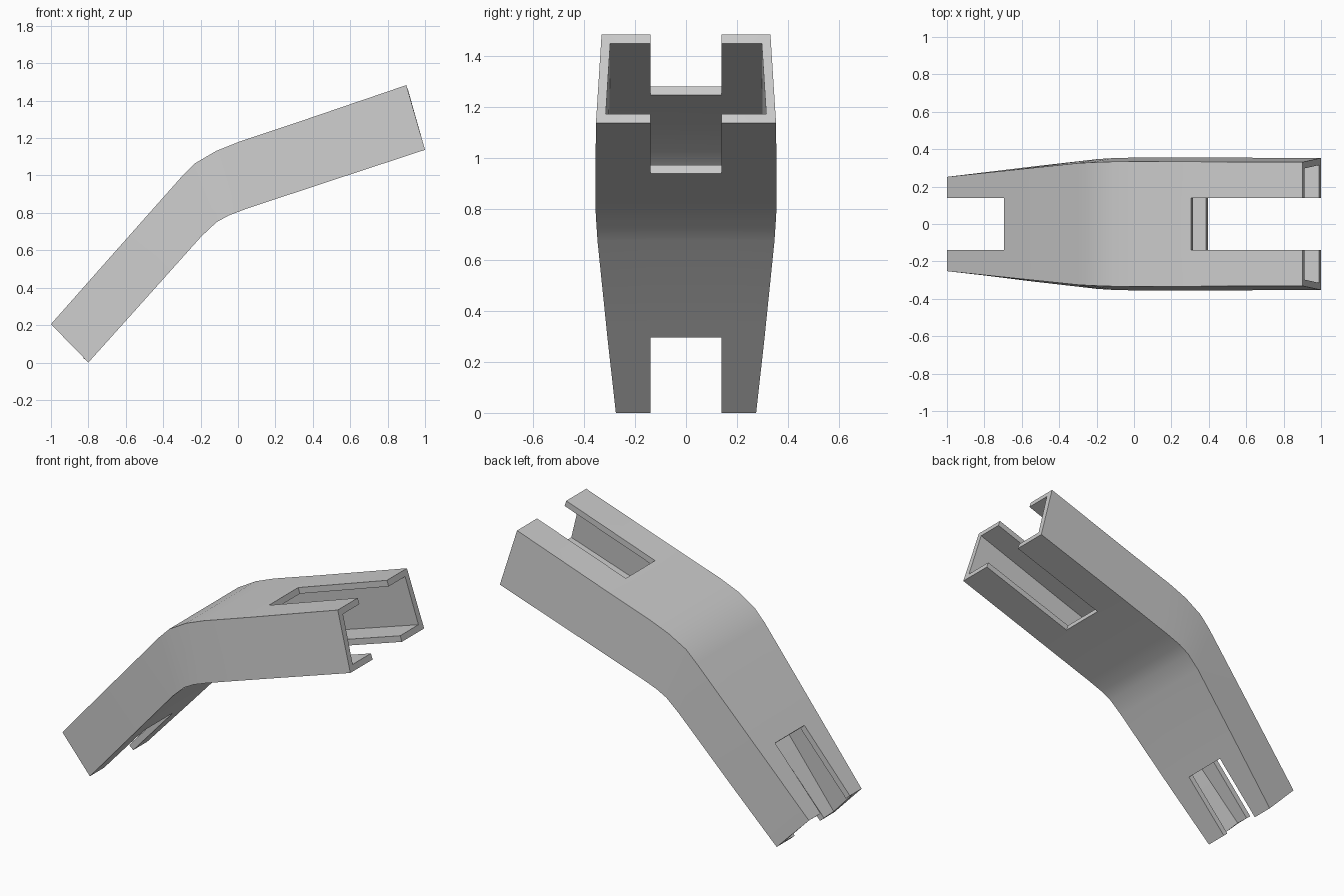
import bpy, bmesh, math

if "Cube" in bpy.data.objects:
    bpy.data.objects.remove(bpy.data.objects["Cube"])

WALL = 0.036
SLOT = 0.14   # half width of the end slots

# Cross-sections along the bend:
# (top x, top z, top half width, bottom x, bottom z, bottom half width)
sections = [
    (-1.00, 0.205, 0.252, -0.80, 0.00, 0.275),   # lower end
    (-0.695, 0.55, 0.284, -0.535, 0.295, 0.308),   # lower slot end
    (-0.30, 0.995, 0.325, -0.195, 0.675, 0.347),   # bend
    (-0.23, 1.065, 0.329, -0.115, 0.75, 0.352),
    (-0.115, 1.132, 0.333, -0.05, 0.786, 0.354),
    (0.005, 1.18, 0.334, 0.04, 0.82, 0.355),
    (0.305, 1.28, 0.333, 0.395, 0.938, 0.355),    # upper slot end
    (0.90, 1.483, 0.331, 1.00, 1.137, 0.353),     # upper end
]

# Open shell, with the middle strips left out at both ends
bm = bmesh.new()
rings = []
for tx, tz, tw, bx, bz, bw in sections:
    ring = [bm.verts.new((tx, y, tz)) for y in (-tw, -SLOT, SLOT, tw)]
    ring += [bm.verts.new((bx, y, bz)) for y in (bw, SLOT, -SLOT, -bw)]
    rings.append(ring)

last = len(rings) - 2
for i, (a, b) in enumerate(zip(rings, rings[1:])):
    for k in range(8):
        if i in (0, last) and k in (1, 5):
            continue
        n = (k + 1) % 8
        bm.faces.new((a[k], b[k], b[n], a[n]))

mesh = bpy.data.meshes.new("bent_channel")
bm.to_mesh(mesh)
bm.free()
obj = bpy.data.objects.new("bent_channel", mesh)
bpy.context.collection.objects.link(obj)
bpy.context.view_layer.objects.active = obj
obj.select_set(True)

# Wall thickness, inward
mod = obj.modifiers.new("wall", 'SOLIDIFY')
mod.thickness = WALL
mod.offset = -1
mod.use_even_offset = True
mod.use_quality_normals = True
bpy.ops.object.modifier_apply(modifier=mod.name)
bpy.ops.object.shade_smooth_by_angle(angle=math.radians(30))
